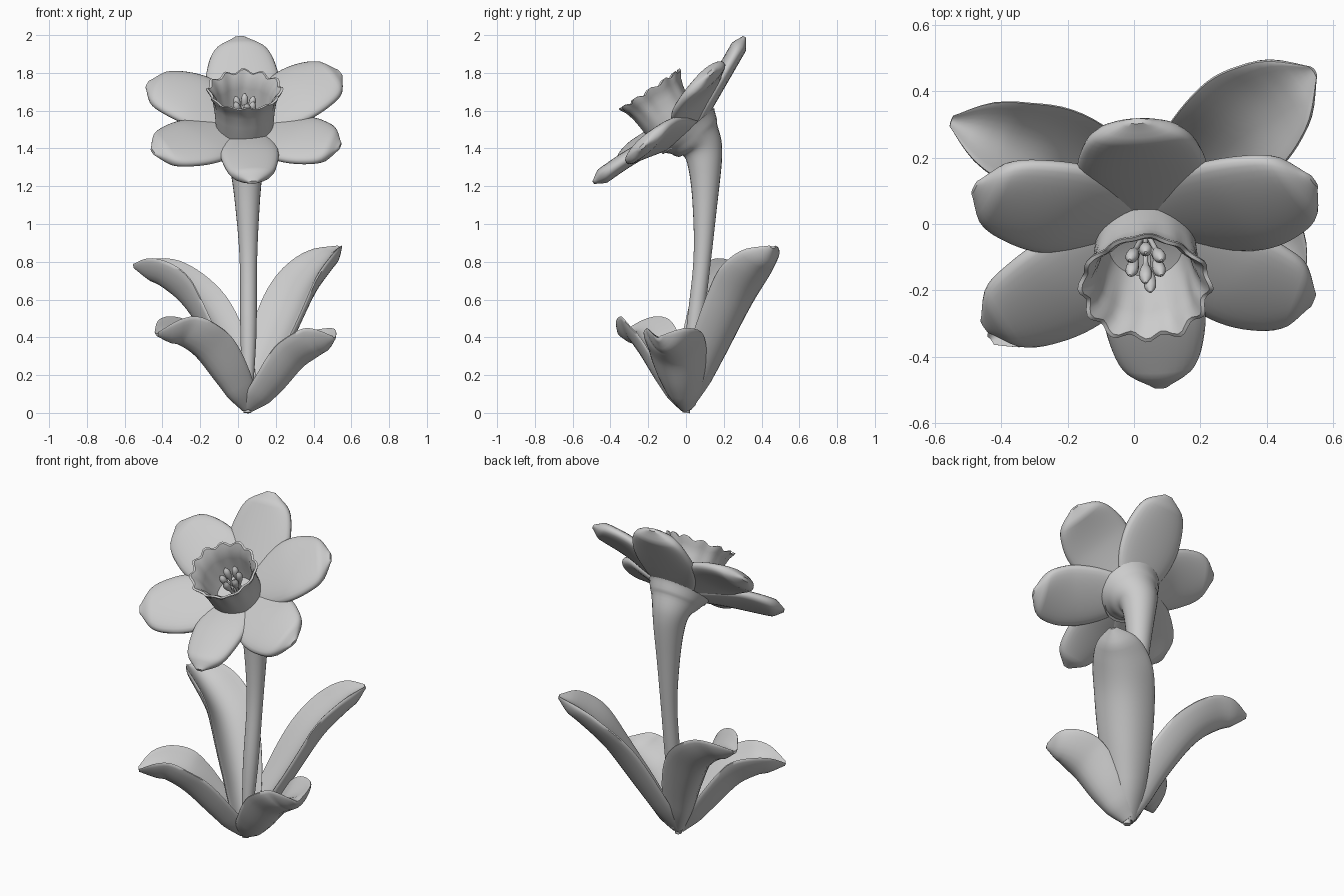
import bpy, math
from mathutils import Vector

cube = bpy.data.objects.get("Cube")
if cube:
    bpy.data.objects.remove(cube)

grey = bpy.data.materials.new("light_grey")
grey.use_nodes = True
GREY = (0.6, 0.6, 0.6, 1)
grey.diffuse_color = GREY
grey.node_tree.nodes["Principled BSDF"].inputs["Base Color"].default_value = GREY

X, Z = Vector((1, 0, 0)), Vector((0, 0, 1))
FACING = Vector((0, -0.67, 0.74)).normalized()      # direction the petals face
CUP_AXIS = Vector((0, -0.55, 0.83)).normalized()    # direction the trumpet points
HEART = Vector((0.04, 0.0, 1.52))                   # centre of the ring of petals


def sample(points, t):
    """Smooth curve through evenly spaced points (numbers or vectors)."""
    n = len(points) - 1
    i = min(int(t * n), n - 1)
    u = t * n - i
    a, b, c, d = (points[max(0, min(n, i + k))] for k in (-1, 0, 1, 2))
    return (b * 2 + (c - a) * u + (a * 2 - b * 5 + c * 4 - d) * u ** 2
            + (b * 3 - a - c * 3 + d) * u ** 3) * 0.5


def tangent(points, t):
    return (sample(points, min(1, t + 0.02)) - sample(points, max(0, t - 0.02))).normalized()


def loft(name, rings):
    """Skin a list of equal rings and cap both ends."""
    n = len(rings[0])
    verts = [v for ring in rings for v in ring]
    faces = [(r * n + i, r * n + (i + 1) % n, (r + 1) * n + (i + 1) % n, (r + 1) * n + i)
             for r in range(len(rings) - 1) for i in range(n)]
    faces.append(tuple(reversed(range(n))))
    faces.append(tuple(range(len(verts) - n, len(verts))))
    mesh = bpy.data.meshes.new(name)
    mesh.from_pydata(verts, [], faces)
    mesh.materials.append(grey)
    obj = bpy.data.objects.new(name, mesh)
    bpy.context.collection.objects.link(obj)
    bpy.ops.object.select_all(action='DESELECT')
    obj.select_set(True)
    bpy.context.view_layer.objects.active = obj
    bpy.ops.object.mode_set(mode='EDIT')
    bpy.ops.mesh.select_all(action='SELECT')
    bpy.ops.mesh.normals_make_consistent(inside=False)
    bpy.ops.object.mode_set(mode='OBJECT')
    bpy.ops.object.shade_smooth_by_angle(angle=math.radians(50))


def blade(name, spine, width, shape, up, channel, thick, steps=28, sides=28):
    """Thick leaf or petal along a spine, hollowed lengthwise by channel."""
    rings = []
    for s in range(steps + 1):
        t = s / steps
        centre, along = sample(spine, t), tangent(spine, t)
        across = along.cross(up).normalized()
        normal = across.cross(along)
        w = width * max(0.05, sample(shape, t))
        h = thick * min(1, 1.6 * w / width)
        ring = []
        for k in range(sides):
            c, d = math.cos(k * math.tau / sides), math.sin(k * math.tau / sides)
            bulge = math.copysign(abs(d) ** 0.8, d) * h
            ring.append(centre + across * (c * w) + normal * (bulge + channel * w * (c * c - 0.5)))
        rings.append(ring)
    loft(name, rings)


def tube(name, path, radii, steps=20, sides=16):
    rings = []
    for s in range(steps + 1):
        t = s / steps
        centre, r = sample(path, t), sample(radii, t)
        side = tangent(path, t).cross(X).normalized()
        other = tangent(path, t).cross(side)
        rings.append([centre + (side * math.cos(k * math.tau / sides)
                                + other * math.sin(k * math.tau / sides)) * r
                      for k in range(sides)])
    loft(name, rings)


# Stem, flaring into a cone behind the petals
stem = [(0.05, 0, 0, 0.02), (0.055, 0.04, 0.4, 0.042), (0.055, 0.085, 0.8, 0.046),
        (0.05, 0.1, 1.1, 0.065), (0.045, 0.1, 1.3, 0.088), (0.04, 0.085, 1.4, 0.11),
        (0.04, 0.045, 1.46, 0.15), (0.04, 0.012, 1.5, 0.18)]
tube("stem", [Vector(p[:3]) for p in stem], [p[3] for p in stem], steps=42, sides=24)

# Four arching, gutter-shaped leaves: half width, channel depth, spine
ROOT = (0.05, 0, 0.03)
LEAF_SHAPE = [0.3, 0.68, 0.9, 1, 0.98, 0.72, 0.12]
leaves = {
    "back_left_leaf": (0.17, 0.5, [(0.17, 0.13, 0.33), (0.3, 0.27, 0.63), (0.42, 0.37, 0.79), (0.54, 0.46, 0.88)]),
    "back_right_leaf": (0.145, 0.85, [(-0.05, 0.09, 0.33), (-0.2, 0.19, 0.61), (-0.37, 0.25, 0.75), (-0.55, 0.31, 0.78)]),
    "front_right_leaf": (0.135, 0.95, [(-0.05, -0.09, 0.21), (-0.17, -0.18, 0.38), (-0.3, -0.25, 0.45), (-0.43, -0.35, 0.42)]),
    "front_left_leaf": (0.16, 0.75, [(0.17, -0.03, 0.17), (0.29, -0.06, 0.32), (0.41, -0.09, 0.39), (0.51, -0.15, 0.4)]),
}
for name, (width, channel, points) in leaves.items():
    blade(name, [Vector(p) for p in [ROOT] + points], width, LEAF_SHAPE, Z, channel, 0.035)

# Six plump petals: tip, half width, bend of the middle
PETAL_SHAPE = [0.5, 0.7, 0.92, 1, 0.93, 0.7, 0.14]
petals = {
    "top_petal": ((0.01, 0.31, 1.99), 0.195, (0, 0, 0)),
    "bottom_petal": ((0.08, -0.49, 1.22), 0.155, (0, -0.02, 0.02)),
    "upper_left_petal": ((0.54, 0.13, 1.8), 0.195, (0.02, -0.02, 0.04)),
    "upper_right_petal": ((-0.48, 0.11, 1.74), 0.185, (0, -0.02, 0.035)),
    "lower_left_petal": ((0.54, -0.23, 1.41), 0.185, (0.02, -0.055, -0.005)),
    "lower_right_petal": ((-0.45, -0.31, 1.38), 0.185, (0, -0.04, 0.0)),
}
for name, (tip, width, bend) in petals.items():
    tip = Vector(tip)
    start = HEART - FACING * 0.035
    spine = [start, start.lerp(tip, 0.5) + Vector(bend), tip]
    blade(name, spine, width, PETAL_SHAPE, FACING, 0, 0.043)

# Trumpet with a ruffled rim: (distance along axis, radius), outside then inside
profile = [(-0.06, 0.135), (0.05, 0.153), (0.12, 0.158), (0.18, 0.165), (0.225, 0.178),
           (0.25, 0.194), (0.262, 0.197), (0.262, 0.184), (0.23, 0.16), (0.18, 0.145),
           (0.1, 0.13), (0.04, 0.11), (0.025, 0.03)]
base = Vector((0.035, -0.048, 1.49))
tilt = CUP_AXIS.cross(X)
rings = []
for dist, radius in profile:
    ruffle = max(0, dist / 0.26) ** 3
    ring = []
    for k in range(72):
        a = k * math.tau / 72
        wave = math.cos(12 * a) + 0.5 * math.sin(5 * a)
        r = radius + 0.008 * ruffle * wave
        ring.append(base + CUP_AXIS * (dist + 0.009 * ruffle * math.sin(12 * a + 1))
                    + (X * math.cos(a) + tilt * 0.95 * math.sin(a)) * r)
    rings.append(ring)
loft("trumpet", rings)

# Pistil and six stamens with swollen tips
ROD = [0.008, 0.008, 0.008, 0.009, 0.018, 0.018, 0.004]


def rod(name, lean, length):
    start = base + CUP_AXIS * 0.02 + lean * 0.3
    end = base + CUP_AXIS * length + lean
    tube(name, [start, start.lerp(end, 0.5), end], ROD, steps=18, sides=10)


rod("pistil", X * 0.015 - tilt * 0.05, 0.21)
for k in range(6):
    a = (k + 0.5) * math.tau / 6
    rod(f"stamen_{k + 1}", (X * math.cos(a) + tilt * math.sin(a)) * 0.055 + tilt * 0.025, 0.19)
